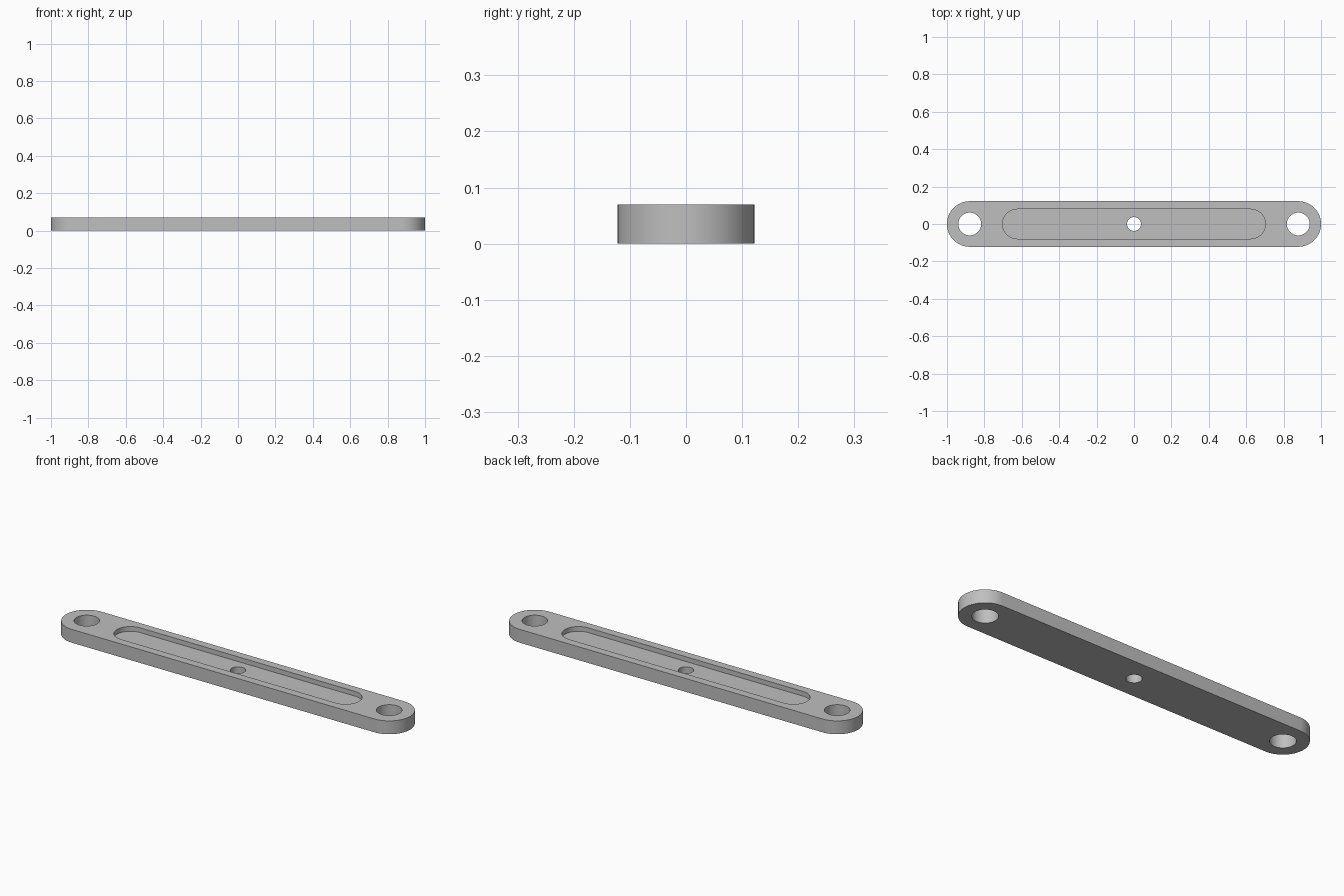
import bpy
import bmesh
from math import pi, sin, cos, radians

cube = bpy.data.objects.get("Cube")
if cube:
    bpy.data.objects.remove(cube, do_unlink=True)

HEIGHT, RADIUS = 0.07, 0.122
HOLE_X = 1 - RADIUS
POCKET_DEPTH = 0.025

grey = bpy.data.materials.new("plain grey")
grey.use_nodes = True
colour = (0.52, 0.52, 0.52, 1)
grey.diffuse_color = colour
grey.node_tree.nodes["Principled BSDF"].inputs["Base Color"].default_value = colour


def stadium(name, half_length, radius, z0, z1, x=0, segments=32):
    """Upright prism with round ends; a cylinder when half_length equals radius."""
    reach = half_length - radius
    outline = []
    for side in (1, -1):
        for i in range(segments + 1):
            if reach == 0 and i == segments:
                continue
            a = -pi / 2 + pi * i / segments
            outline.append((x + side * (reach + radius * cos(a)), side * radius * sin(a)))
    bm = bmesh.new()
    base = bm.faces.new([bm.verts.new((px, py, z0)) for px, py in outline])
    top = bmesh.ops.extrude_face_region(bm, geom=[base])["geom"]
    bmesh.ops.translate(bm, vec=(0, 0, z1 - z0),
                        verts=[v for v in top if isinstance(v, bmesh.types.BMVert)])
    bmesh.ops.recalc_face_normals(bm, faces=bm.faces)
    mesh = bpy.data.meshes.new(name)
    bm.to_mesh(mesh)
    bm.free()
    mesh.materials.append(grey)
    obj = bpy.data.objects.new(name, mesh)
    bpy.context.collection.objects.link(obj)
    return obj


# Bar with rounded ends
bar = stadium("link_bar", 1, RADIUS, 0, HEIGHT)

# Shallow pocket, centre hole and the two end holes
cutters = [
    stadium("pocket_cutter", 0.703, 0.079, HEIGHT - POCKET_DEPTH, HEIGHT + 0.1),
    stadium("centre_hole_cutter", 0.037, 0.037, -0.1, HEIGHT + 0.2),
    stadium("left_hole_cutter", 0.061, 0.061, -0.1, HEIGHT + 0.1, HOLE_X),
    stadium("right_hole_cutter", 0.061, 0.061, -0.1, HEIGHT + 0.1, -HOLE_X),
]
bpy.ops.object.select_all(action="DESELECT")
bpy.context.view_layer.objects.active = bar
bar.select_set(True)
for cutter in cutters:
    cut = bar.modifiers.new(cutter.name, "BOOLEAN")
    cut.operation = "DIFFERENCE"
    cut.solver = "EXACT"
    cut.object = cutter
    bpy.ops.object.modifier_apply(modifier=cut.name)
for cutter in cutters:
    bpy.data.objects.remove(cutter, do_unlink=True)

# Smooth round walls, crisp rims
bpy.ops.object.shade_smooth_by_angle(angle=radians(30))
